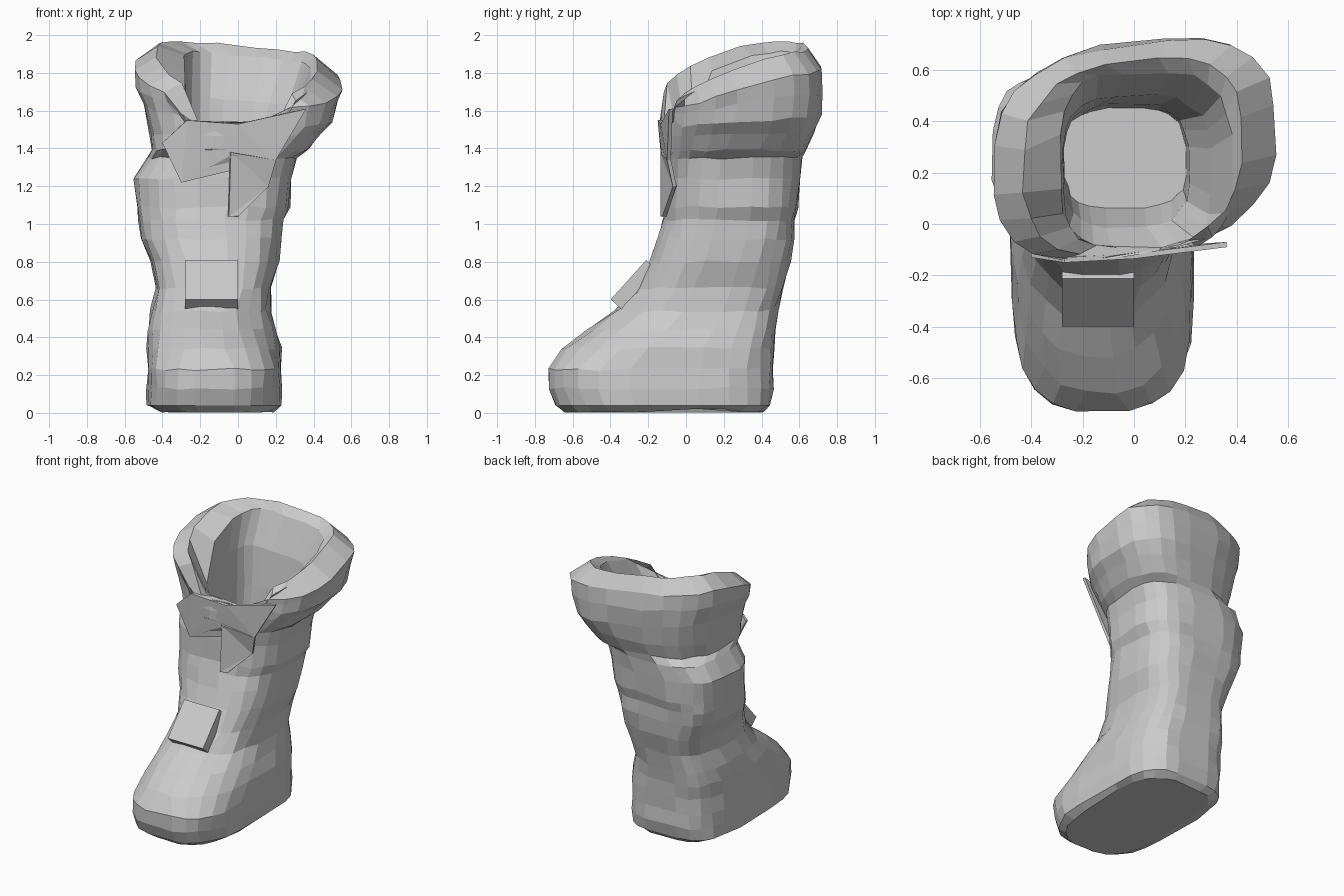
import bpy, bmesh, math, random
from mathutils import Vector

random.seed(4)
cube = bpy.data.objects.get("Cube")
if cube:
    bpy.data.objects.remove(cube, do_unlink=True)

grey = bpy.data.materials.new("light_grey")
grey.use_nodes = True
grey.diffuse_color = (0.6, 0.6, 0.6, 1)
grey.node_tree.nodes["Principled BSDF"].inputs["Base Color"].default_value = (0.6, 0.6, 0.6, 1)


def finish(name, bm):
    bmesh.ops.remove_doubles(bm, verts=bm.verts, dist=0.002)
    bmesh.ops.recalc_face_normals(bm, faces=bm.faces)
    mesh = bpy.data.meshes.new(name)
    bm.to_mesh(mesh)
    bm.free()
    mesh.materials.append(grey)
    obj = bpy.data.objects.new(name, mesh)
    bpy.context.collection.objects.link(obj)
    return obj


def oval(angle, x0, x1, y0, y1, front, back):
    """Point on a rounded rectangle with its own squareness in front and behind."""
    c, s = math.cos(angle), math.sin(angle)
    power = front if s < 0 else back
    x = (x0 + x1) / 2 + (x1 - x0) / 2 * math.copysign(abs(c) ** (2 / power), c)
    y = (y0 + y1) / 2 + (y1 - y0) / 2 * math.copysign(abs(s) ** (2 / power), s)
    return x, y


# Cross-sections: height, x range, y range, backward rise
foot = [(.01, -.42, .19, -.64, .41, 0), (.04, -.48, .23, -.69, .45, 0),
        (.13, -.48, .235, -.73, .46, 0), (.23, -.48, .235, -.725, .465, 0)]
instep = [(.34, -.48, .23, -.66, .47, 0), (.44, -.48, .20, -.52, .48, 0),
          (.54, -.46, .17, -.38, .49, 0)]
shaft = [(.66, -.43, .18, -.27, .52, 0), (.80, -.46, .22, -.20, .55, 0),
         (.92, -.51, .235, -.15, .57, 0), (1.02, -.53, .24, -.12, .58, 0),
         (1.09, -.54, .275, -.11, .59, 0), (1.24, -.55, .29, -.10, .60, 0),
         (1.35, -.48, .315, -.10, .61, 0)]
cuff = [(1.39, -.46, .37, -.12, .63, 0), (1.48, -.47, .44, -.12, .67, .01),
        (1.59, -.50, .50, -.12, .70, .03), (1.70, -.54, .53, -.12, .71, .07),
        (1.79, -.55, .55, -.12, .70, .11), (1.88, -.43, .42, -.11, .64, .13)]
lining = [(1.83, -.29, .38, -.10, .59, .12), (1.64, -.28, .30, -.09, .50, .04),
          (1.40, -.27, .21, -.01, .47, 0), (1.15, -.27, .20, .06, .45, 0)]

# Boot body: stacked sections running up the outside and down into the opening
bm = bmesh.new()
SIDES = 24
rings = []
for part, front, back in ((foot, 3.2, 3.8), (instep, 2.3, 3.6), (shaft, 2.6, 3.4),
                          (cuff, 2.8, 2.8), (lining, 3.6, 3.2)):
    for z, x0, x1, y0, y1, rise in part:
        ring = []
        for i in range(SIDES):
            x, y = oval(math.tau * (i + 0.5) / SIDES, x0, x1, y0, y1, front, back)
            t = 2 * (y - y0) / (y1 - y0) - 1
            h = z + rise * (t - 0.5 * t * t)
            if part in (cuff, lining):
                if y < 0.12 and -0.28 < x < 0.26:
                    h = min(h, 1.54)          # dip at the front of the opening
                elif rise > 0.02:
                    h -= 0.09 * x             # one side stands taller
            if part is cuff:
                y += 0.14 * x
            if part is foot and z < 0.03 and abs(y - 0.1) < 0.15:
                h += 0.02                     # shallow arch before the heel
            wobble = [random.uniform(-0.008, 0.008) for _ in range(3)]
            if part is foot and z < 0.1:
                wobble[2] = abs(wobble[2]) - 0.01 if z < 0.03 else 0
            ring.append(bm.verts.new(Vector((x, y, max(0, h))) + Vector(wobble)))
        rings.append(ring)
for a, b in zip(rings, rings[1:]):
    for i in range(SIDES):
        j = (i + 1) % SIDES
        bm.faces.new((a[i], a[j], b[j], b[i]))
bm.faces.new(rings[0][::-1])
bm.faces.new(rings[-1])
finish("boot_body", bm)


def panel(name, outline, thickness):
    bm = bmesh.new()
    face = bm.faces.new([bm.verts.new(p) for p in outline])
    bmesh.ops.triangulate(bm, faces=[face])
    obj = finish(name, bm)
    solid = obj.modifiers.new("thickness", "SOLIDIFY")
    solid.thickness = thickness
    solid.offset = 0


# Flared tongue and its loose lower flap
panel("tongue", [(-.27, -.14, 1.55), (0, -.125, 1.53), (.36, -.08, 1.61),
                 (.20, -.09, 1.34), (-.03, -.125, 1.37), (-.30, -.11, 1.22),
                 (-.40, -.12, 1.43)], .02)
panel("tongue_flap", [(-.04, -.125, 1.38), (.20, -.09, 1.34), (.16, -.06, 1.20),
                      (0, -.115, 1.04), (-.05, -.125, 1.04)], .02)

# Tilted instep buckle block
bm = bmesh.new()
bmesh.ops.create_cube(bm, size=1)
buckle = finish("instep_block", bm)
buckle.scale = (.28, .11, .28)
buckle.rotation_euler.x = -math.radians(42)
buckle.location = (-.14, -.264, .668)
